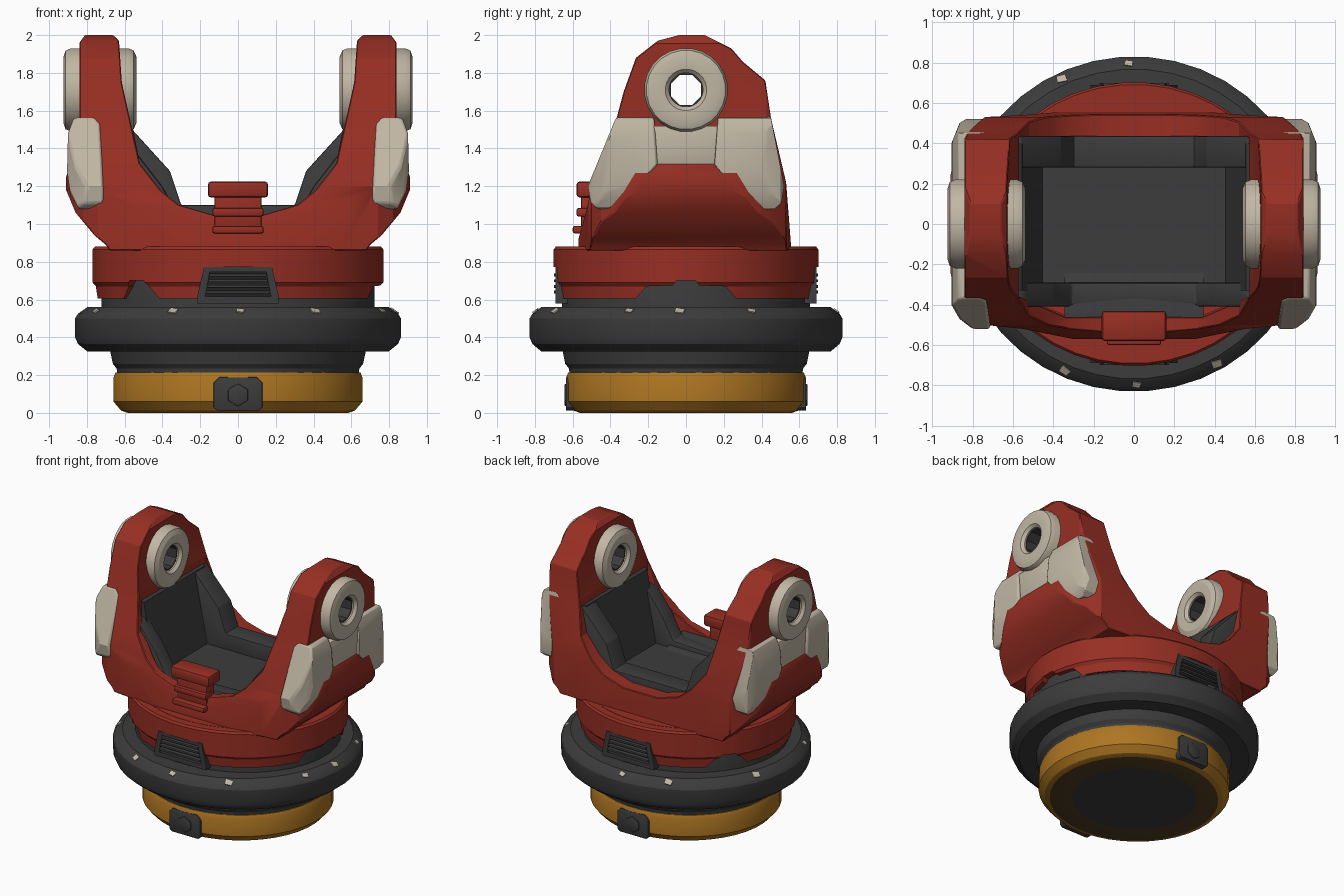
import bpy, bmesh, math
from mathutils import Matrix

if "Cube" in bpy.data.objects:
    bpy.data.objects.remove(bpy.data.objects["Cube"])


def material(name, r, g, b):
    m = bpy.data.materials.new(name)
    m.diffuse_color = (r, g, b, 1)
    m.use_nodes = True
    m.node_tree.nodes["Principled BSDF"].inputs["Base Color"].default_value = m.diffuse_color
    return m


RED = material("red paint", 0.31, 0.028, 0.017)
GREY = material("dark grey", 0.045, 0.045, 0.046)
CREAM = material("cream", 0.53, 0.47, 0.37)
ORANGE = material("orange", 0.42, 0.18, 0.016)
BROWN = material("dark brown", 0.085, 0.048, 0.016)
BLACK = material("vent black", 0.015, 0.015, 0.016)


def finish(name, bm, mat):
    bmesh.ops.recalc_face_normals(bm, faces=bm.faces)
    me = bpy.data.meshes.new(name)
    bm.to_mesh(me)
    bm.free()
    ob = bpy.data.objects.new(name, me)
    bpy.context.collection.objects.link(ob)
    me.materials.append(mat)
    return ob


def prism(name, pts, axis, a, b, mat, bevel=0, turn=0):
    """Extrude a 2D outline along an axis from a to b."""
    bm = bmesh.new()
    place = {'x': lambda u, v, d: (d, u, v), 'y': lambda u, v, d: (u, d, v),
             'z': lambda u, v, d: (u, v, d)}[axis]
    lo = [bm.verts.new(place(u, v, a)) for u, v in pts]
    hi = [bm.verts.new(place(u, v, b)) for u, v in pts]
    bm.faces.new(lo)
    bm.faces.new(hi)
    n = len(pts)
    for i in range(n):
        j = (i + 1) % n
        bm.faces.new((lo[i], lo[j], hi[j], hi[i]))
    if bevel:
        bmesh.ops.recalc_face_normals(bm, faces=bm.faces)
        bmesh.ops.bevel(bm, geom=list(bm.edges), offset=bevel, segments=2,
                        profile=0.5, affect='EDGES', clamp_overlap=True)
    ob = finish(name, bm, mat)
    ob.data.transform(Matrix.Rotation(math.radians(turn), 4, 'Z'))
    return ob


def box(name, x0, x1, y0, y1, z0, z1, mat, bevel=0, turn=0):
    return prism(name, [(x0, z0), (x1, z0), (x1, z1), (x0, z1)], 'y', y0, y1, mat, bevel, turn)


def lathe(name, prof, mat, sx=1, sy=1, closed=False, segs=36):
    """Revolve (radius, height) points round z."""
    bm = bmesh.new()
    rings = []
    for r, z in prof:
        rings.append([bm.verts.new((r * sx * math.cos(t), r * sy * math.sin(t), z))
                      for t in [2 * math.pi * (k + .5) / segs for k in range(segs)]])
    pairs = list(zip(rings, rings[1:]))
    if closed:
        pairs.append((rings[-1], rings[0]))
    else:
        bm.faces.new(rings[0])
        bm.faces.new(rings[-1])
    for p, q in pairs:
        for k in range(segs):
            j = (k + 1) % segs
            bm.faces.new((p[k], p[j], q[j], q[k]))
    return finish(name, bm, mat)


def bake(ob):
    dg = bpy.context.evaluated_depsgraph_get()
    me = bpy.data.meshes.new_from_object(ob.evaluated_get(dg))
    ob.modifiers.clear()
    ob.data = me


def boolean(ob, cutter, op):
    m = ob.modifiers.new("cut", 'BOOLEAN')
    m.operation, m.solver, m.object = op, 'EXACT', cutter
    bake(ob)
    bpy.data.objects.remove(cutter)


def soften(ob, width, segs):
    m = ob.modifiers.new("bevel", 'BEVEL')
    m.width, m.segments, m.limit_method, m.angle_limit = width, segs, 'ANGLE', math.radians(35)


def both(half):
    """Complete a half outline (x >= 0) by mirroring it in x."""
    return half + [(-x, z) for x, z in reversed(half) if x > 1e-6]


# base, with brown and grey underside
base = lathe("base", [(.43, 0), (.585, 0), (.62, .012), (.662, .06), (.662, .185), (.65, .215),
                      (.5, .215)], ORANGE, 1, .962, segs=40)
base.data.materials.append(BROWN)
base.data.materials.append(GREY)
for p in base.data.polygons:
    if p.normal.z < -.95:
        p.material_index = 2 if p.center.xy.length < .1 else 1
for turn in (0, 180):
    prism("base_bracket", both([(.11, .012), (.13, .03), (.13, .16), (.10, .19)]), 'y',
          -.636, -.5, GREY, .006, turn)
    prism("bracket_bolt", [(.06 * math.cos(k * math.pi / 3 + .52), .095 + .06 * math.sin(k * math.pi / 3 + .52))
                           for k in range(6)], 'y', -.642, -.6, GREY, .004, turn)

# neck, bumper ring and core
lathe("neck", [(.64, .2), (.645, .235), (.665, .26), (.682, .34)], GREY, 1, .965)
lathe("bumper_ring", [(.6, .325), (.80, .325), (.85, .365), (.865, .40), (.865, .50), (.85, .525),
                      (.80, .56), (.6, .56)], GREY, 1, .96, segs=40)
lathe("core", [(.725, .5), (.725, .70), (.70, .8)], GREY, 1, .91)

# paint chips on the bumper ring
for i, deg in enumerate((-114, -89, -60, -22, -2, 26, 116, 92, 160, 205)):
    t = math.radians(deg)
    k = 1.35 if i % 2 == 0 else 1
    chip = prism("paint_chip", [(-.018 * k, -.02 * k), (.012 * k, -.024 * k), (.02 * k, .012), (-.008, .022)],
                 'z', -.004, .005, CREAM)
    chip.data.transform(Matrix.Translation((.828 * math.cos(t), .795 * math.sin(t), .541))
                        @ Matrix.Rotation(t, 4, 'Z') @ Matrix.Rotation(math.radians(35), 4, 'Y'))

# red band with notches and vents
band = lathe("band", [(.66, .605), (.745, .605), (.755, .67), (.772, .69), (.772, .865),
                      (.76, .88), (.66, .88)], RED, 1, .91, closed=True, segs=40)
boolean(band, lathe("band_top", [(.70, .80), (.70, .882)], RED, 1, .91), 'UNION')
for turn, w in ((90, .27), (-47, .13), (-122, .15)):
    boolean(band, prism("notch_cutter", both([(w, .55), (w, .6), (w - .06, .67), (.07, .675), (.05, .70)]),
                        'y', -1, -.55, RED, 0, turn), 'DIFFERENCE')
for turn in (0, 180):
    outer = both([(.215, .58), (.215, .62), (.18, .772)])
    inner = both([(.175, .615), (.15, .745)])
    boolean(band, prism("vent_cutter", outer, 'y', -1, -.55, RED, 0, turn), 'DIFFERENCE')
    frame = prism("vent_frame", outer, 'y', -.69, -.6, GREY, 0, turn)
    boolean(frame, prism("frame_cutter", inner, 'y', -.8, -.5, GREY, 0, turn), 'DIFFERENCE')
    prism("vent_back", inner, 'y', -.66, -.6, BLACK, 0, turn)
    for i in range(4):
        z = .632 + i * .03
        box("vent_slat", -.17 + i * .006, .17 - i * .006, -.70, -.62, z, z + .015, GREY, .003, turn)

# yoke: front outline crossed with side and plan outlines
front = both([(0, .86), (.68, .86), (.70, .89), (.76, .94), (.86, 1.06), (.91, 1.18), (.91, 1.25),
              (.89, 1.31), (.85, 1.37), (.84, 1.5), (.84, 1.96), (.81, 2.0), (.66, 2.0),
              (.63, 1.97), (.615, 1.75), (.56, 1.5), (.52, 1.32), (.41, 1.18), (.31, 1.1),
              (.14, 1.05), (0, 1.05)])
side = [(-.58, .8), (-.575, .90), (-.52, 1.1), (-.50, 1.2), (-.37, 1.55), (-.33, 1.70), (-.265, 1.88),
        (-.15, 1.97), (0, 2.01), (.1, 2.0), (.24, 1.93), (.3, 1.86), (.42, 1.76), (.45, 1.56),
        (.53, 1.22), (.555, .9), (.56, .8)]
plan = both([(0, -.57), (.3, -.57), (.55, -.52), (.74, -.50), (.82, -.45), (.89, -.33), (.91, -.24),
             (.91, .24), (.89, .33), (.82, .46), (.74, .53), (.55, .54), (.3, .56), (0, .56)])
yoke = prism("yoke", front, 'y', -.7, .7, RED)
boolean(yoke, prism("side_cutter", side, 'x', -1.1, 1.1, RED), 'INTERSECT')
boolean(yoke, prism("plan_cutter", plan, 'z', .5, 2.3, RED), 'INTERSECT')
cavity = both([(.34, -.46), (.57, -.36), (.57, .43)])
boolean(yoke, prism("cavity_cutter", cavity, 'z', .93, 1.6, RED), 'DIFFERENCE')
hole = [(.13 * math.cos(k * math.pi / 8), 1.71 + .13 * math.sin(k * math.pi / 8)) for k in range(16)]
boolean(yoke, prism("hole_cutter", hole, 'x', -1.2, 1.2, RED), 'DIFFERENCE')
soften(yoke, .015, 1)

# grey liner inside the yoke
box("liner_floor", -.575, .575, -.40, .43, .92, .985, GREY)
prism("liner_back", both([(0, .93), (.575, .93), (.575, 1.5), (.56, 1.5), (.36, 1.28), (.30, 1.1), (0, 1.1)]),
      'y', .28, .435, GREY, .015)
prism("liner_front", both([(0, .93), (.575, .93), (.575, 1.4), (.54, 1.38), (.40, 1.2), (.31, 1.04), (0, 1.03)]),
      'y', -.41, -.29, GREY, .015)
prism("liner_front_slope", [(-.47, .93), (-.47, 1.045), (-.41, 1.045), (-.23, .98), (-.23, .93)],
      'x', -.345, .345, GREY)

shoulder = both([(.71, 1.13), (.73, 1.08), (.845, 1.08), (.89, 1.17), (.905, 1.28), (.90, 1.48),
                 (.87, 1.56), (.77, 1.575), (.73, 1.53)])
shoulder_plan = [(.69, -.7), (.69, .7), (.80, .54), (.865, .50), (.905, .40), (.905, -.40),
                 (.865, -.47), (.80, -.52)]
for s in (-1, 1):
    prism("liner_side", [(s * x, z) for x, z in ((.60, .95), (.45, .97), (.48, 1.12), (.555, 1.5), (.62, 1.55))],
          'y', -.33, .40, GREY)
    # pivot ring and its hole lining
    ring = lathe("pivot_ring", [(.09, .56), (.11, .54), (.175, .537), (.21, .552), (.222, .58), (.222, .885),
                                (.21, .913), (.175, .925), (.11, .92), (.09, .90)], CREAM, closed=True, segs=24)
    lining = lathe("pivot_lining", [(.086, .57), (.1, .57), (.1, .89), (.086, .89)], GREY, closed=True, segs=8)
    for ob in (ring, lining):
        ob.data.transform(Matrix.Translation((0, 0, 1.71)) @ Matrix.Rotation(s * math.pi / 2, 4, 'Y'))
    # shoulder pads: side outline crossed with rounded front and plan outlines
    for f in (-1, 1):
        pad = [(.17, 1.58), (.37 if f < 0 else .45, 1.565), (.52, 1.2), (.505, 1.11),
               (.47, 1.08), (.28, 1.08), (.24, 1.21), (.15, 1.315)]
        ob = prism("shoulder_pad", [(f * y, z) for y, z in pad], 'x', s * .65, s * 1, CREAM)
        half = [(s * abs(x), z) for x, z in shoulder[:9]]
        boolean(ob, prism("pad_front_cutter", half, 'y', -1, 1, CREAM), 'INTERSECT')
        boolean(ob, prism("pad_plan_cutter", [(s * x, y) for x, y in shoulder_plan], 'z', .9, 1.8, CREAM),
                'INTERSECT')
        soften(ob, .014, 2)
    prism("pad_bridge", [(-.2, 1.31), (.2, 1.31), (.2, 1.52), (-.2, 1.52)], 'x', s * .75, s * .885, CREAM, .008)

# front clip
box("clip_plate", -.125, .125, -.555, -.46, .96, 1.18, RED, .01)
box("clip_lip", -.16, .16, -.58, -.43, 1.14, 1.225, RED, .018)
box("clip_ridge", -.135, .135, -.58, -.5, 1.04, 1.085, RED, .012)
box("clip_ridge", -.135, .135, -.60, -.5, .95, .99, RED, .012)

bpy.ops.object.select_all(action='SELECT')
bpy.context.view_layer.objects.active = yoke
bpy.ops.object.shade_smooth_by_angle(angle=math.radians(25))
